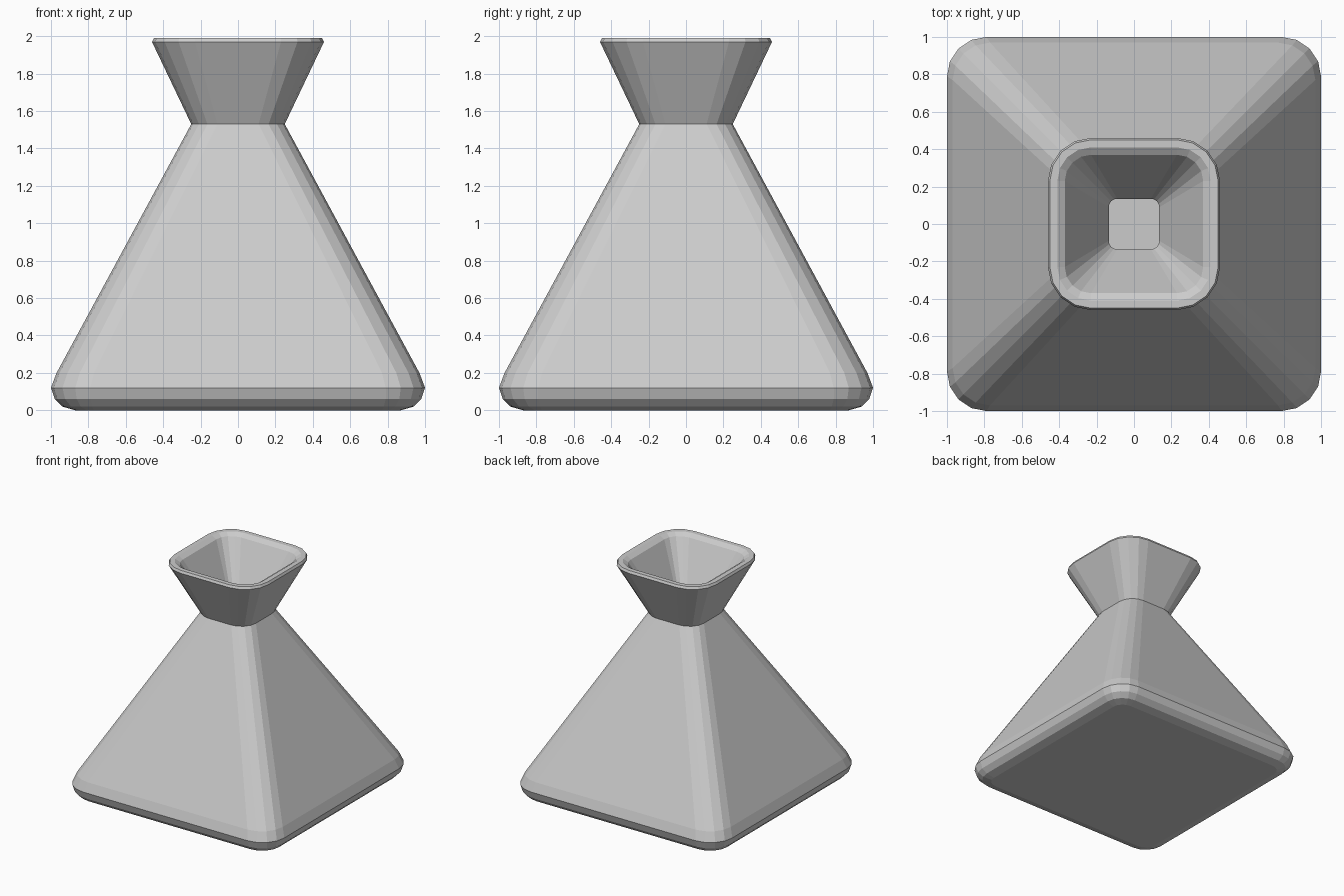
import bpy, bmesh
from math import cos, sin, pi

if "Cube" in bpy.data.objects:
    bpy.data.objects.remove(bpy.data.objects["Cube"])

SEG = 4  # facets per rounded corner


def rounded_square(bm, half, radius, z):
    ring = []
    for q in range(4):
        cx = (half - radius) * (1 if q in (0, 3) else -1)
        cy = (half - radius) * (1 if q in (0, 1) else -1)
        for i in range(SEG + 1):
            a = (q + i / SEG) * pi / 2
            ring.append(bm.verts.new((cx + radius * cos(a), cy + radius * sin(a), z)))
    return ring


def loft(name, sections):
    bm = bmesh.new()
    rings = [rounded_square(bm, *s) for s in sections]
    for a, b in zip(rings, rings[1:]):
        for i in range(len(a)):
            j = (i + 1) % len(a)
            bm.faces.new((a[i], a[j], b[j], b[i]))
    bm.faces.new(rings[0][::-1])
    bm.faces.new(rings[-1])
    bmesh.ops.recalc_face_normals(bm, faces=bm.faces)
    mesh = bpy.data.meshes.new(name)
    bm.to_mesh(mesh)
    bm.free()
    obj = bpy.data.objects.new(name, mesh)
    bpy.context.collection.objects.link(obj)
    return obj


# Hollow pyramid flask: (half width, corner radius, height)
loft("flask", [
    # outer base and sloping body
    (0.87, 0.10, 0.0), (0.94, 0.16, 0.02), (0.98, 0.19, 0.06),
    (1.0, 0.21, 0.12), (0.97, 0.20, 0.20), (0.25, 0.14, 1.53),
    # flared mouth and lip
    (0.46, 0.23, 1.97), (0.45, 0.22, 1.99), (0.41, 0.18, 1.99), (0.37, 0.14, 1.965),
    # inner throat, cavity and inner floor
    (0.135, 0.045, 1.52), (0.85, 0.10, 0.20), (0.83, 0.08, 0.11),
])
